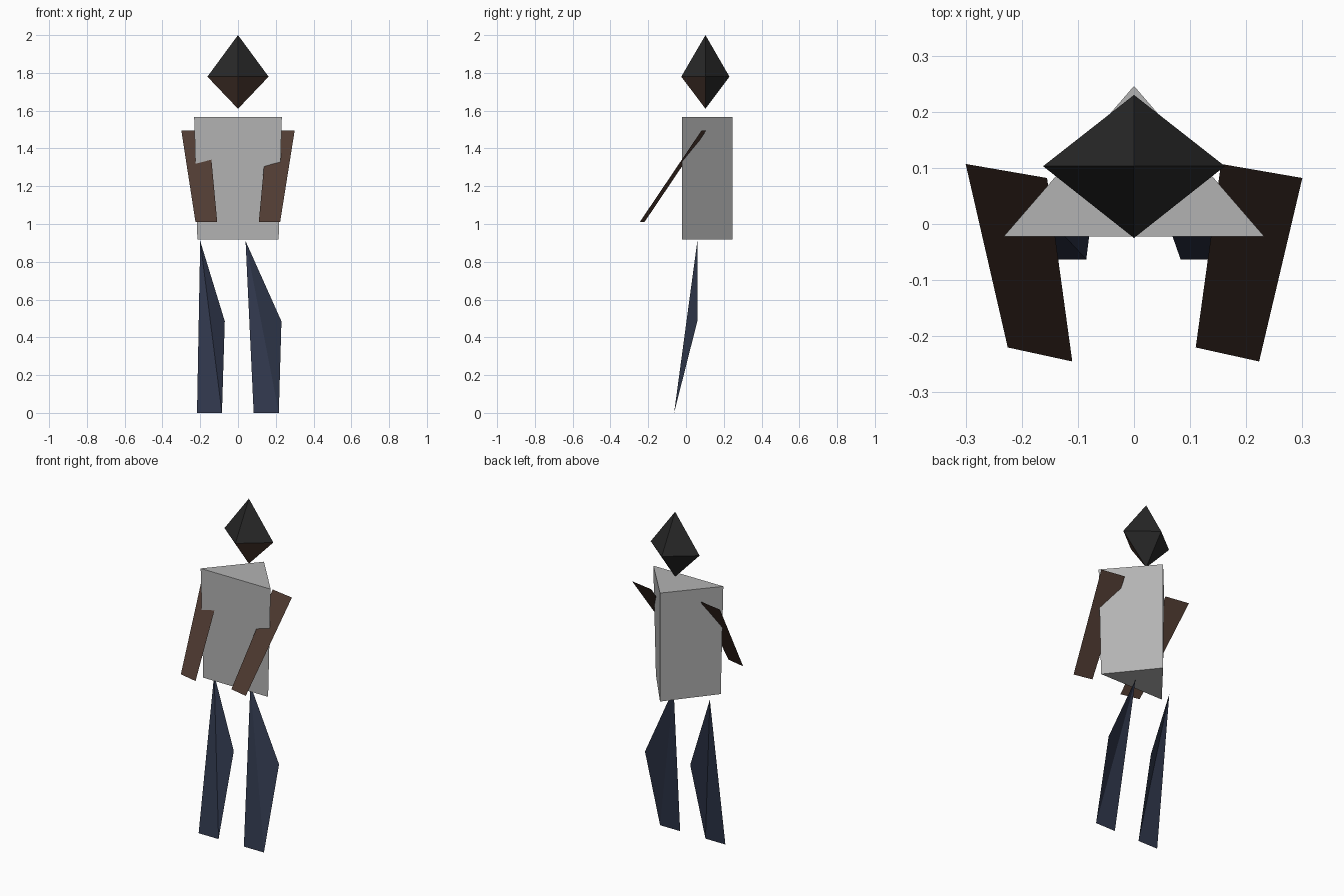
import bpy

if "Cube" in bpy.data.objects:
    bpy.data.objects.remove(bpy.data.objects["Cube"])


def material(name, rgb):
    m = bpy.data.materials.new(name)
    m.diffuse_color = (*rgb, 1.0)
    m.use_nodes = True
    m.node_tree.nodes["Principled BSDF"].inputs["Base Color"].default_value = m.diffuse_color
    return m


GREY = material("shirt_grey", (0.45, 0.45, 0.45))
BROWN = material("skin_brown", (0.078, 0.043, 0.031))
BLACK = material("hair_black", (0.021, 0.021, 0.021))
NAVY = material("trouser_navy", (0.030, 0.040, 0.075))


def build(name, verts, faces, *mats):
    mesh = bpy.data.meshes.new(name)
    mesh.from_pydata(verts, [], faces)
    for m in mats:
        mesh.materials.append(m)
    mesh.update()
    obj = bpy.data.objects.new(name, mesh)
    bpy.context.collection.objects.link(obj)
    return obj


# Head: stretched octahedron, the lower front faces are the bare face
ring = [(0, -0.025, 1.78), (0.162, 0.103, 1.78), (0, 0.23, 1.78), (-0.162, 0.103, 1.78)]
tips = [(0, 0.103, 2.0), (0, 0.103, 1.61)]
faces = []
for i in range(4):
    j = (i + 1) % 4
    faces += [(i, j, 4), (j, i, 5)]
head = build("head", ring + tips, faces, BLACK, BROWN)
for p in head.data.polygons:
    p.material_index = 1 if p.normal.z < 0 and p.normal.y < 0 else 0

# Torso: three-sided prism, slightly narrower at the waist
torso_verts = []
for half_width, z in ((0.215, 0.917), (0.232, 1.567)):
    torso_verts += [(-half_width, -0.022, z), (half_width, -0.022, z), (0, 0.246, z)]
build("torso", torso_verts,
      [(2, 1, 0), (3, 4, 5), (0, 1, 4, 3), (1, 2, 5, 4), (2, 0, 3, 5)], GREY)

# Arms: flat sheets reaching forward through the torso
build("left_arm", [(-0.30, 0.107, 1.495), (-0.225, -0.22, 1.01),
                   (-0.11, -0.245, 1.01), (-0.155, 0.082, 1.495)], [(0, 1, 2, 3)], BROWN)
build("right_arm", [(0.155, 0.107, 1.495), (0.11, -0.22, 1.01),
                    (0.223, -0.245, 1.01), (0.30, 0.082, 1.495)], [(0, 1, 2, 3)], BROWN)

# Legs: folded sheets, creased from the hip to one corner of the foot
for name, hip_x, knee_x, foot_a, foot_b in (
        ("left_leg", -0.20, -0.07, -0.217, -0.085),
        ("right_leg", 0.04, 0.23, 0.083, 0.216)):
    build(name, [(hip_x, 0.06, 0.91), (foot_a, -0.063, 0.0),
                 (foot_b, -0.063, 0.0), (knee_x, 0.06, 0.485)],
          [(0, 1, 2), (0, 2, 3)], NAVY)
